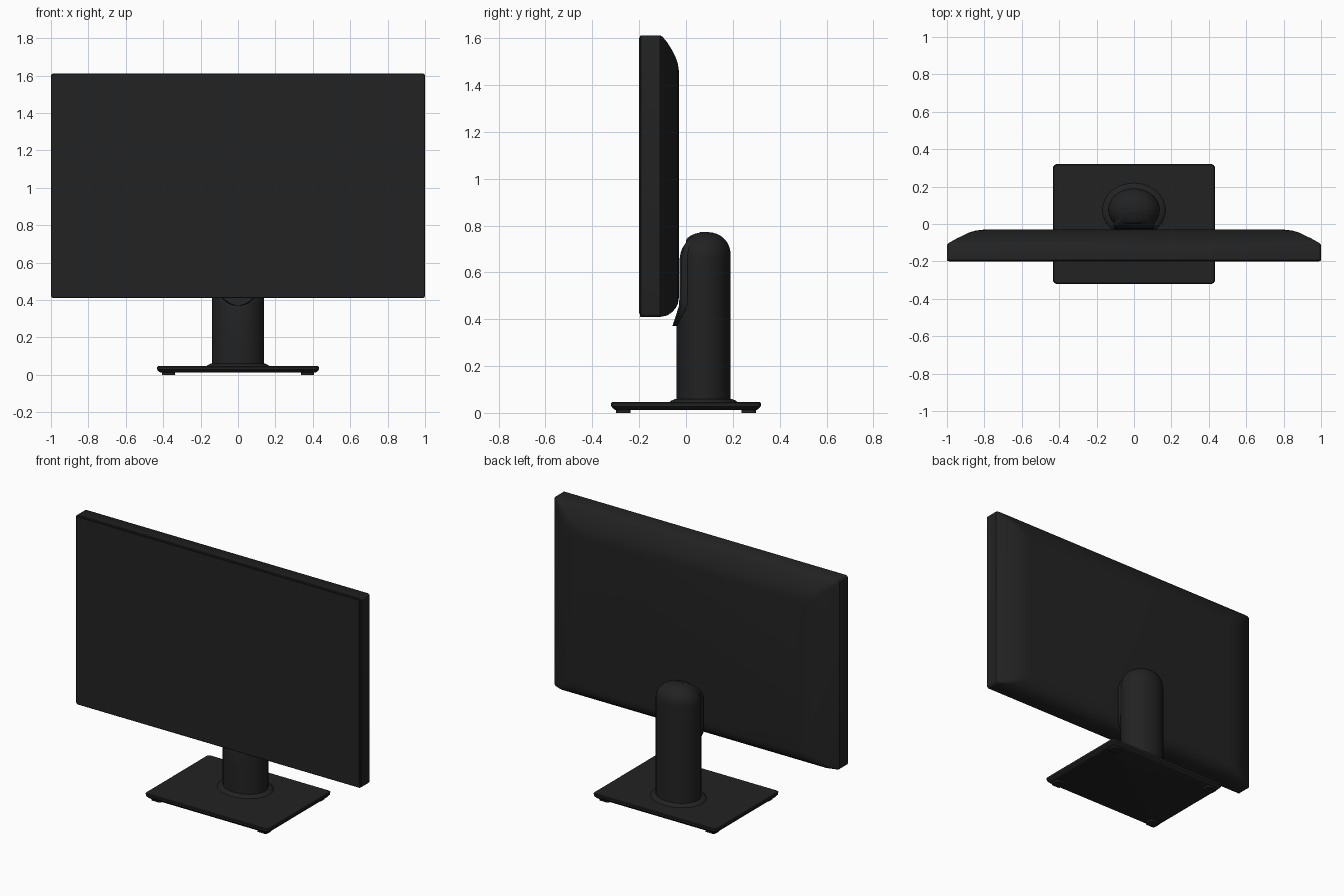
import bpy, bmesh, math

cube = bpy.data.objects.get("Cube")
if cube:
    bpy.data.objects.remove(cube)


def material(name, value):
    m = bpy.data.materials.new(name)
    m.use_nodes = True
    col = (value, value, value, 1)
    m.diffuse_color = col
    m.node_tree.nodes["Principled BSDF"].inputs["Base Color"].default_value = col
    return m


BLACK = material("matte black", 0.016)


def loft(name, rings, angle=35):
    """Skin closed rings of equal point count and cap both ends."""
    bm = bmesh.new()
    loops = [[bm.verts.new(p) for p in ring] for ring in rings]
    n = len(loops[0])
    for a, b in zip(loops, loops[1:]):
        for i in range(n):
            j = (i + 1) % n
            bm.faces.new((a[i], a[j], b[j], b[i]))
    bm.faces.new(loops[0][::-1])
    bm.faces.new(loops[-1])
    bmesh.ops.recalc_face_normals(bm, faces=bm.faces)
    mesh = bpy.data.meshes.new(name)
    bm.to_mesh(mesh)
    bm.free()
    obj = bpy.data.objects.new(name, mesh)
    bpy.context.collection.objects.link(obj)
    mesh.materials.append(BLACK)
    bpy.ops.object.select_all(action='DESELECT')
    obj.select_set(True)
    bpy.context.view_layer.objects.active = obj
    bpy.ops.object.shade_smooth_by_angle(angle=math.radians(angle))
    return obj


def rounded_rect(x0, x1, v0, v1, r, steps=4):
    """Outline of a rectangle with rounded corners."""
    pts = []
    corners = ((x1 - r, v1 - r), (x0 + r, v1 - r), (x0 + r, v0 + r), (x1 - r, v0 + r))
    for k, (cx, cv) in enumerate(corners):
        for s in range(steps + 1):
            a = math.pi / 2 * (k + s / steps)
            pts.append((cx + r * math.cos(a), cv + r * math.sin(a)))
    return pts


def ellipse(rx, ry, cy, z, n=48):
    return [(rx * math.cos(2 * math.pi * i / n), cy + ry * math.sin(2 * math.pi * i / n), z)
            for i in range(n)]


def lerp(table, z):
    for (z0, y0), (z1, y1) in zip(table, table[1:]):
        if z <= z1:
            return y0 + (y1 - y0) * (z - z0) / (z1 - z0)
    return table[-1][1]


# Display housing: straight rim, then a softly curved back
# each row: y, side inset, top inset, bottom inset, corner radius
shell = [(-0.197, 0.004, 0.004, 0.004, 0.012), (-0.193, 0, 0, 0, 0.015),
         (-0.11, 0, 0, 0, 0.015), (-0.10, 0.012, 0.006, 0.002, 0.02),
         (-0.08, 0.047, 0.03, 0.006, 0.025), (-0.06, 0.088, 0.062, 0.02, 0.03),
         (-0.045, 0.12, 0.092, 0.036, 0.035), (-0.035, 0.155, 0.12, 0.055, 0.04),
         (-0.03, 0.20, 0.155, 0.085, 0.045)]
loft("display_housing", [[(x, y, z) for x, z in
     rounded_rect(-1 + s, 1 - s, 0.41 + b, 1.612 - t, r)] for y, s, t, b, r in shell])

# Screen panel on the front
loft("screen_panel", [[(x, y, z) for x, z in rounded_rect(-0.99, 0.99, 0.425, 1.602, 0.008)]
     for y in (-0.195, -0.201)])

# Base plate with a slanted lower edge
plate = [(0.012, 0.022), (0.015, 0.012), (0.028, 0.001), (0.042, 0), (0.046, 0.004)]
loft("base_plate", [[(x, y, z) for x, y in
     rounded_rect(-0.433 + i, 0.433 - i, -0.32 + i, 0.32 - i, 0.02)] for z, i in plate])

# Feet under the four corners
for sx, side in ((-1, "right"), (1, "left")):
    for sy, end in ((-1, "front"), (1, "back")):
        cx, cy = sx * 0.372, sy * 0.268
        loft(f"foot_{end}_{side}", [[(x, y, z) for x, y in
             rounded_rect(cx - 0.035, cx + 0.035, cy - 0.03, cy + 0.03, 0.015)]
             for z in (0, 0.014)])

# Collar where the column meets the base
loft("column_collar", [ellipse(0.17, 0.145, 0.075, 0.044), ellipse(0.165, 0.14, 0.075, 0.051),
                       ellipse(0.145, 0.12, 0.075, 0.06)])

# Column with a domed top, its upper front set back behind the bracket
rings = [ellipse(0.138, 0.115, 0.075, z) for z in (0.045, 0.2, 0.38, 0.42, 0.46, 0.5, 0.6)]
for i in range(11):
    a = math.pi / 2 * i / 10.6
    k = math.cos(a) ** 0.9
    rings.append(ellipse(0.138 * k, 0.115 * k, 0.075 + 0.01 * math.sin(a),
                         0.665 + 0.107 * math.sin(a)))
setback = [(0, -0.1), (0.38, -0.04), (0.46, 0.0), (0.8, 0.0)]
loft("column", [[(x, max(y, lerp(setback, z)), z) for x, y, z in r] for r in rings], 50)

# Tilt bracket: round-ended tongue between the column and the housing
front = [(0.37, -0.058), (0.46, -0.029), (0.67, -0.027), (0.71, -0.014),
         (0.745, 0.015), (0.775, 0.065)]
rows = []
zs = [0.37 + 0.11 * (1 - math.cos(math.pi / 2 * i / 8)) for i in range(9)]
zs += [0.54, 0.6, 0.66] + [0.66 + 0.112 * math.sin(math.pi / 2 * i / 8) for i in range(1, 9)]
for z in zs:
    d = max(0.48 - z, z - 0.665, 0)
    w = max(0.003, math.sqrt(max(0, 0.11 ** 2 - d * d)))
    y = lerp(front, z)
    back = max(y + 0.015, lerp([(0.37, -0.04), (0.46, 0.01), (0.8, 0.08)], z))
    c = min(0.008, w / 3)
    rows.append([(-w, back, z), (-w, y + c, z), (-w + c, y, z),
                 (w - c, y, z), (w, y + c, z), (w, back, z)])
loft("tilt_bracket", rows)
